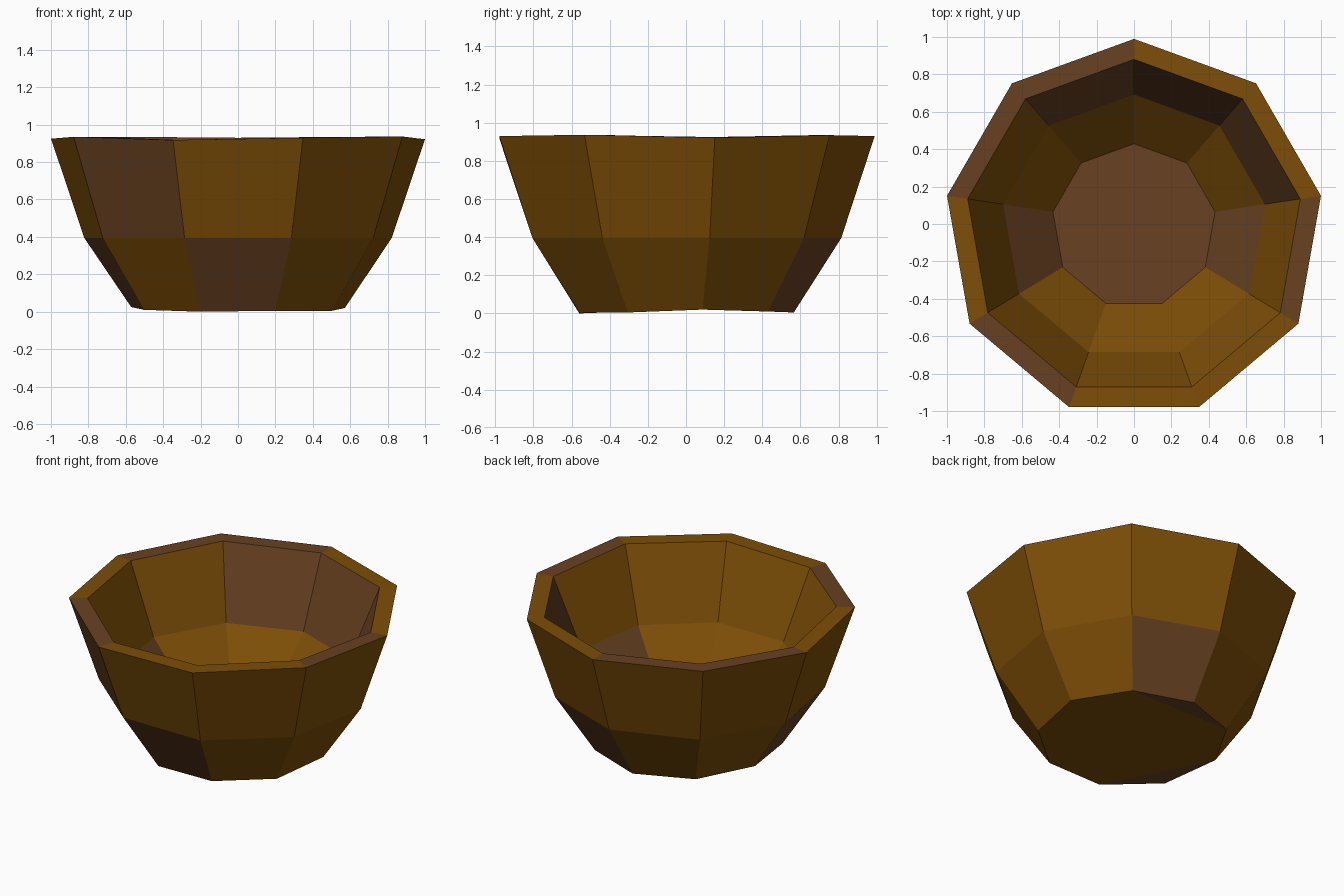
import bpy, bmesh, math

cube = bpy.data.objects.get("Cube")
if cube:
    bpy.data.objects.remove(cube, do_unlink=True)


def make_material(name, rgb):
    mat = bpy.data.materials.new(name)
    mat.use_nodes = True
    mat.diffuse_color = (*rgb, 1)
    mat.node_tree.nodes["Principled BSDF"].inputs["Base Color"].default_value = (*rgb, 1)
    return mat


golden = make_material("golden_brown_wood", (0.204, 0.076, 0.002))
reddish = make_material("reddish_brown_wood", (0.138, 0.053, 0.015))

# Hand-carved unevenness of the base and rim corners, from the back anticlockwise
LEVEL = (0,) * 9
BASE = (0.005, 0.015, 0.025, 0.01, 0, 0.005, 0.005, 0.02, 0.01)
RIM = (0, 0.005, -0.005, 0.005, -0.012, 0, 0.007, -0.008, 0.005)
SIDES = len(LEVEL)

# Wall profile (radius, height, unevenness): base, over the rim, down to the floor
PROFILE = [(0.58, 0.0, BASE), (0.835, 0.395, LEVEL), (1.015, 0.93, RIM),
           (0.903, 0.93, RIM), (0.71, 0.475, LEVEL), (0.44, 0.21, LEVEL)]
# Reddish panels in each band, counted anticlockwise from the back
RED_PANELS = [{2, 4, 8}, {3}, {0, 1, 3, 6}, {0, 7, 8}, {2, 6}]

bm = bmesh.new()
rings = []
for radius, height, uneven in PROFILE:
    ring = []
    for i, lift in enumerate(uneven):
        a = math.pi / 2 + math.tau * i / SIDES
        ring.append(bm.verts.new((radius * math.cos(a),
                                  radius * (math.sin(a) - 0.025), height + lift)))
    rings.append(ring)

# Wall and rim panels
for low, high, red in zip(rings, rings[1:], RED_PANELS):
    for i in range(SIDES):
        j = (i + 1) % SIDES
        face = bm.faces.new((low[i], low[j], high[j], high[i]))
        face.material_index = int(i in red)

# Inner floor
bm.faces.new(rings[-1]).material_index = 1

# Underside: golden centre with two reddish corners
for corners, red in (((8, 7, 6, 5, 4, 2, 1), 0), ((1, 0, 8), 1), ((4, 3, 2), 1)):
    bm.faces.new([rings[0][i] for i in corners]).material_index = red
bmesh.ops.recalc_face_normals(bm, faces=bm.faces)

mesh = bpy.data.meshes.new("bowl")
bm.to_mesh(mesh)
bm.free()
mesh.materials.append(golden)
mesh.materials.append(reddish)
bpy.context.collection.objects.link(bpy.data.objects.new("bowl", mesh))
